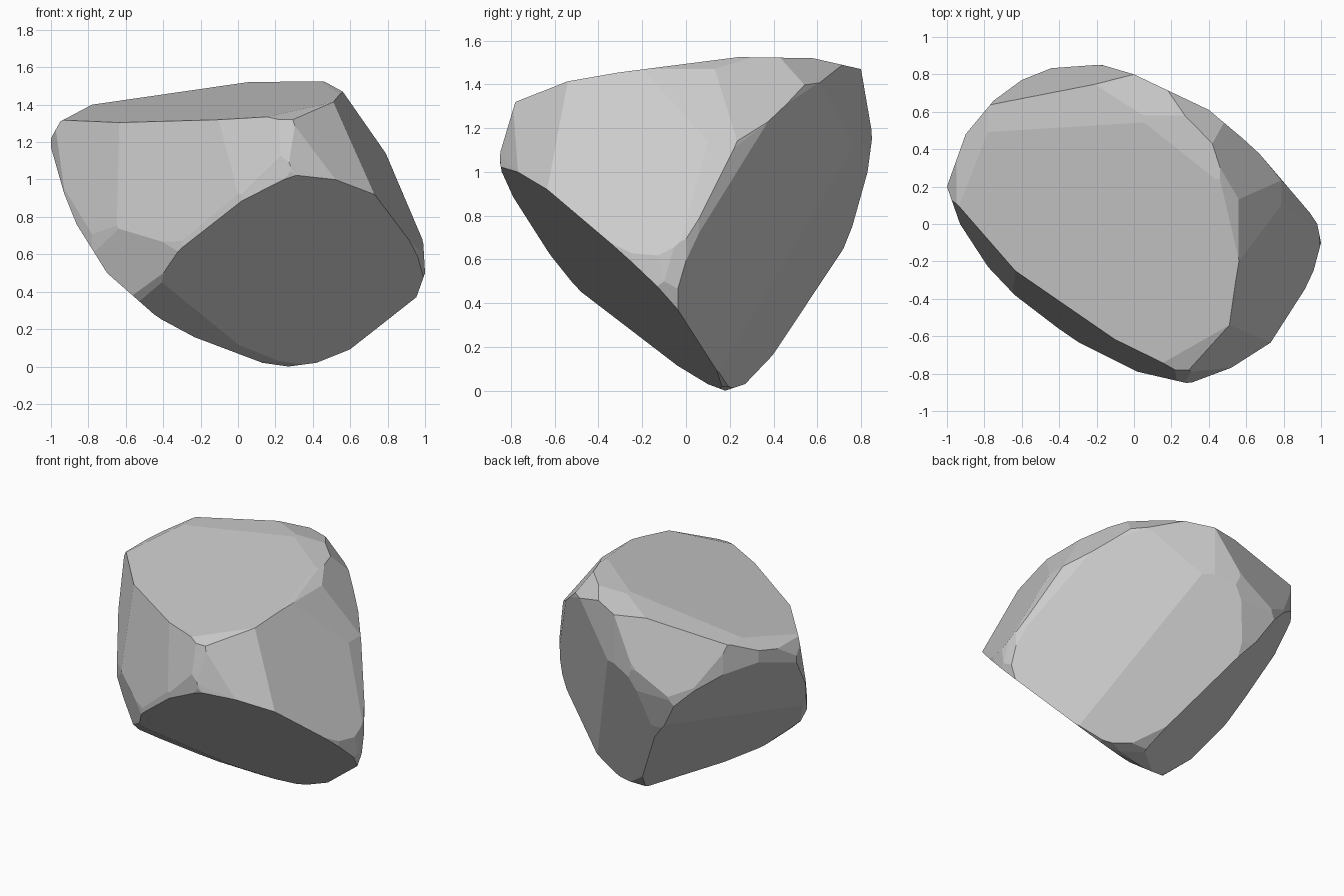
import bpy, bmesh
from itertools import combinations
from mathutils import Vector

if "Cube" in bpy.data.objects:
    bpy.data.objects.remove(bpy.data.objects["Cube"])

# Outlines of the boulder, counter-clockwise
FRONT = [(.27, 0), (.42, .02), (.62, .1), (.8, .22), (.95, .36), (1, .5), (.99, .67),
         (.79, 1.14), (.56, 1.47), (.45, 1.53), (.12, 1.53), (-.78, 1.4), (-.95, 1.31),
         (-1, 1.22), (-1, 1.12), (-.9, .82), (-.7, .5), (-.45, .28), (-.32, .19), (.13, .02)]
SIDE = [(.18, 0), (.27, .03), (.48, .25), (.7, .6), (.76, .75), (.83, 1), (.85, 1.15),
        (.84, 1.33), (.8, 1.47), (.58, 1.52), (.24, 1.525), (-.5, 1.43), (-.78, 1.32),
        (-.855, 1.07), (-.82, .88), (-.72, .7), (-.51, .475), (-.04, .115), (.1, .03)]
TOP = [(1, -.1), (.98, 0), (.94, .06), (.65, .4), (.4, .61), (0, .8), (-.17, .85),
       (-.4, .85), (-.6, .77), (-.75, .66), (-.9, .48), (-1, .2), (-.93, 0), (-.78, -.23),
       (-.59, -.43), (-.3, -.63), (.02, -.79), (.28, -.85), (.45, -.83), (.6, -.75),
       (.75, -.62), (.88, -.42), (.96, -.25)]

# Large chipped faces: outward normal and offset
FACETS = [((-.135, -.155, 1), 1.429),     # top
          ((.56, .80, -.2), .43),         # back right
          ((.36, .87, -.34), .312),       # back
          ((.187, -.702, -.687), -.05),   # front underside
          ((-.273, -.727, -.63), .175),   # front left underside
          ((-.632, .385, -.672), .005),   # left underside
          ((-.72, .42, -.55), .16),       # left underside, upper part
          ((-.63, -.756, -.175), .56),    # lower left corner
          ((-.75, -.66, .16), .85),       # left
          ((-.57, -.82, .19), .815),      # front left
          ((-.45, -.89, .25), .925),      # front
          ((.88, -.2, .43), 1.165),       # right
          ((.917, 0, .399), 1.179),       # right, towards the back
          ((.8, 0, .6), 1.33),            # upper right
          ((.75, .25, .6), 1.335),        # upper right, towards the back
          ((.6, -.7, .4), 1.25),          # front right corner
          ((.35, -.85, .2), 1.035),       # front nose
          ((.5, .5, .7), 1.49),           # top right corner
          ((-.224, .932, .288), 1.17)]    # upper back


def outline_planes(points, a, b):
    """Half-spaces that extrude a convex outline lying in axes a, b."""
    planes = []
    for p, q in zip(points, points[1:] + points[:1]):
        n = Vector((0, 0, 0))
        n[a], n[b] = q[1] - p[1], p[0] - q[0]
        n.normalize()
        planes.append((n, max(n[a] * u + n[b] * v for u, v in points)))
    return planes


planes = [(Vector(n), d) for n, d in FACETS]
planes += outline_planes(FRONT, 0, 2) + outline_planes(SIDE, 1, 2) + outline_planes(TOP, 0, 1)

# Corners of the solid enclosed by all planes
corners = []
for (n1, d1), (n2, d2), (n3, d3) in combinations(planes, 3):
    c23 = n2.cross(n3)
    det = n1.dot(c23)
    if abs(det) < 1e-4:
        continue
    p = (c23 * d1 + n3.cross(n1) * d2 + n1.cross(n2) * d3) / det
    if all(n.dot(p) <= d + 1e-4 for n, d in planes):
        corners.append(p)

# Boulder mesh
bm = bmesh.new()
for p in corners:
    bm.verts.new(p)
bmesh.ops.remove_doubles(bm, verts=bm.verts[:], dist=.008)
bmesh.ops.convex_hull(bm, input=bm.verts[:])
bmesh.ops.delete(bm, geom=[v for v in bm.verts if not v.link_faces], context='VERTS')
bmesh.ops.dissolve_limit(bm, angle_limit=.03, verts=bm.verts[:], edges=bm.edges[:])
bmesh.ops.recalc_face_normals(bm, faces=bm.faces[:])
low = min(v.co.z for v in bm.verts)
for v in bm.verts:
    v.co.z -= low

mesh = bpy.data.meshes.new("boulder")
bm.to_mesh(mesh)
bm.free()
bpy.context.collection.objects.link(bpy.data.objects.new("boulder", mesh))
